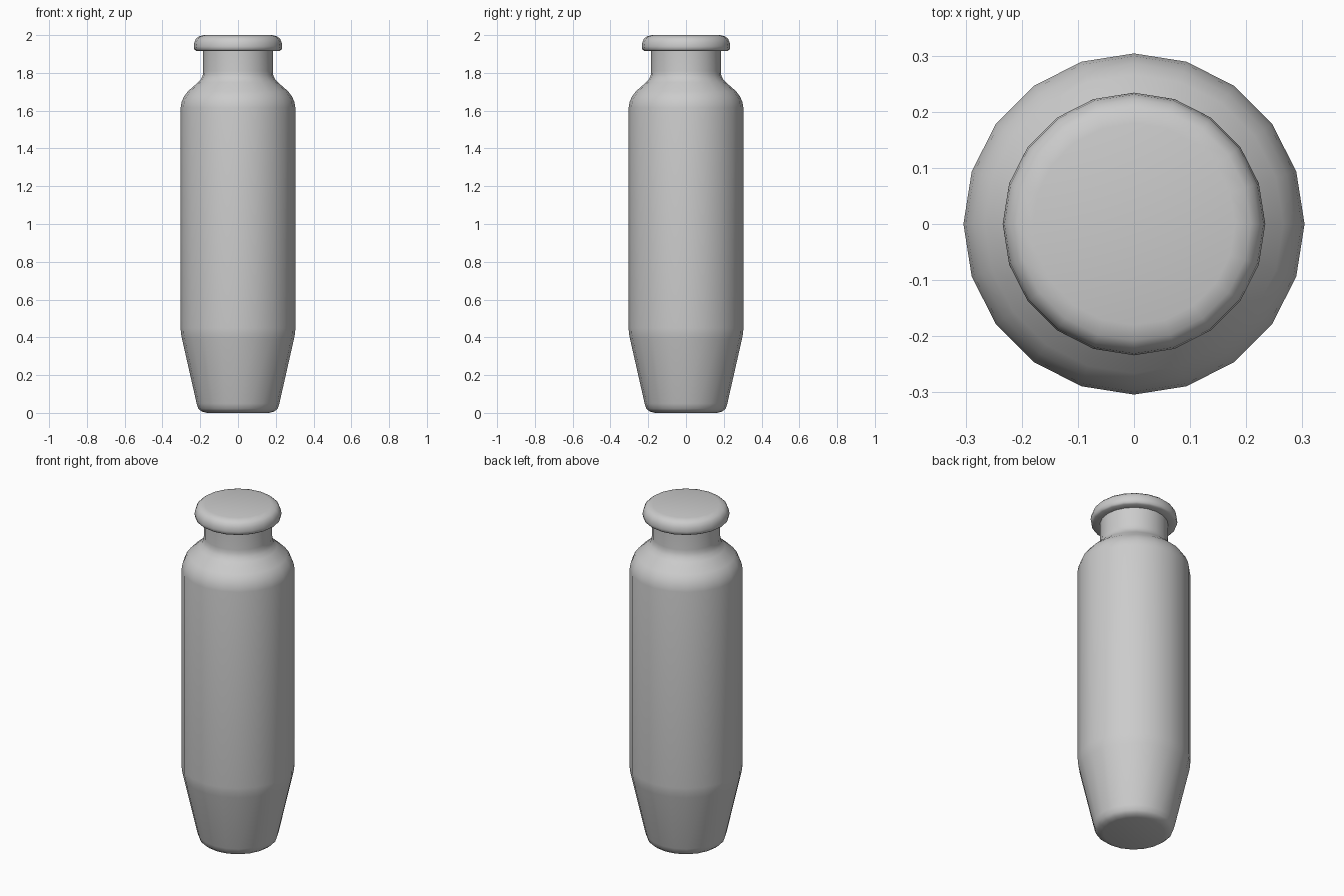
import bpy, bmesh, math

if "Cube" in bpy.data.objects:
    bpy.data.objects.remove(bpy.data.objects["Cube"])

SIDES = 20


def lathe(name, profile):
    """Revolve (radius, z) points about z and close both ends."""
    bm = bmesh.new()
    rings = []
    for r, z in profile:
        rings.append([bm.verts.new((r * math.cos(2 * math.pi * i / SIDES),
                                    r * math.sin(2 * math.pi * i / SIDES), z))
                      for i in range(SIDES)])
    for a, b in zip(rings, rings[1:]):
        for i in range(SIDES):
            j = (i + 1) % SIDES
            bm.faces.new((a[i], a[j], b[j], b[i]))
    bm.faces.new(rings[0][::-1])
    bm.faces.new(rings[-1])
    mesh = bpy.data.meshes.new(name)
    bm.to_mesh(mesh)
    bm.free()
    obj = bpy.data.objects.new(name, mesh)
    bpy.context.collection.objects.link(obj)
    bpy.ops.object.select_all(action='DESELECT')
    obj.select_set(True)
    bpy.context.view_layer.objects.active = obj
    bpy.ops.object.shade_smooth_by_angle(angle=math.radians(50))
    return obj


# Bottle: tapered foot, straight body, rounded shoulder and neck
lathe("bottle_body", [
    (0.165, 0.0), (0.192, 0.007), (0.21, 0.022), (0.219, 0.05),
    (0.296, 0.39), (0.302, 0.42), (0.304, 0.45),
    (0.304, 1.615), (0.299, 1.645), (0.286, 1.675), (0.266, 1.702),
    (0.211, 1.75), (0.194, 1.77), (0.186, 1.79),
    (0.184, 1.81), (0.184, 1.92)])

# Cap: overhanging flat disc with a rounded upper rim
lathe("bottle_cap", [
    (0.18, 1.917), (0.222, 1.917), (0.231, 1.924), (0.234, 1.94),
    (0.231, 1.962), (0.223, 1.98), (0.208, 1.993), (0.18, 2.0)])
